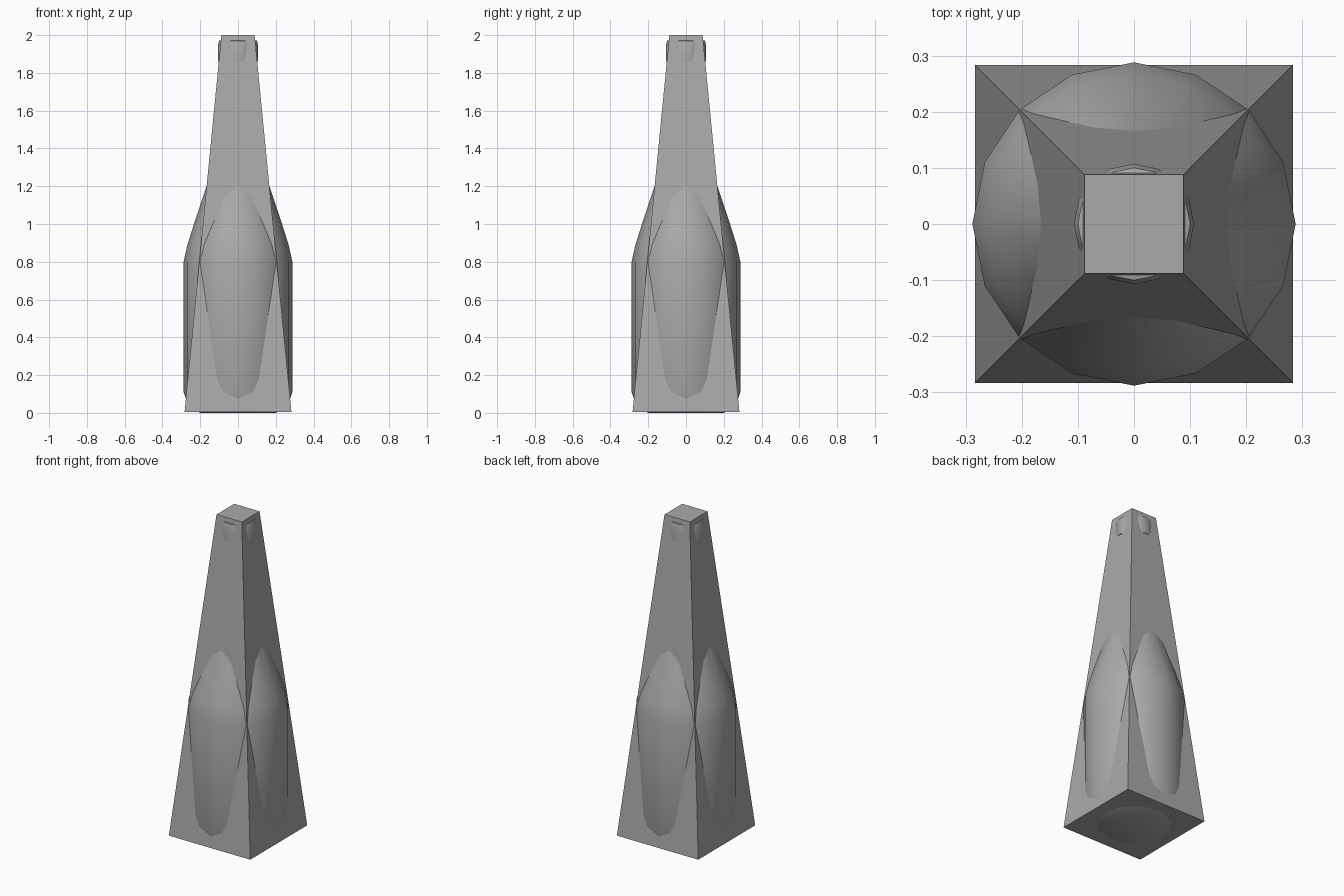
import bpy, bmesh
from math import pi, sin, cos, radians

default = bpy.data.objects.get("Cube")
if default:
    bpy.data.objects.remove(default, do_unlink=True)

# Single plain grey for every part
grey = bpy.data.materials.new("plain_grey")
grey.use_nodes = True
tone = (0.4, 0.4, 0.4, 1)
grey.diffuse_color = tone
grey.node_tree.nodes["Principled BSDF"].inputs["Base Color"].default_value = tone


def ring(bm, radius, z, sides, offset=0.0):
    return [bm.verts.new((radius * cos(2 * pi * i / sides + offset),
                          radius * sin(2 * pi * i / sides + offset), z))
            for i in range(sides)]


def lathe(name, profile, sides, offset=0.0):
    """Closed solid made by joining rings of (radius, height)."""
    bm = bmesh.new()
    rings = [ring(bm, r, z, sides, offset) for r, z in profile]
    for low, high in zip(rings, rings[1:]):
        for i in range(sides):
            j = (i + 1) % sides
            bm.faces.new((low[i], low[j], high[j], high[i]))
    bm.faces.new(rings[0][::-1])
    bm.faces.new(rings[-1])
    bmesh.ops.recalc_face_normals(bm, faces=bm.faces)
    mesh = bpy.data.meshes.new(name)
    bm.to_mesh(mesh)
    bm.free()
    mesh.materials.append(grey)
    obj = bpy.data.objects.new(name, mesh)
    bpy.context.collection.objects.link(obj)
    return obj


# Tapered square casing with flat sides
root2 = 2 ** 0.5
lathe("tapered_casing", [(0.283 * root2, 0.004), (0.088 * root2, 2.0)], 4, pi / 4)

# Round bottle body, shoulder, neck and lip
bottle = lathe("bottle", [
    (0.2, 0), (0.262, 0.03), (0.288, 0.11), (0.288, 0.8), (0.268, 0.89),
    (0.238, 0.985), (0.155, 1.235), (0.1, 1.4), (0.085, 1.86),
    (0.107, 1.86), (0.107, 1.945), (0.1, 1.97), (0.08, 1.975)], 16)

bpy.ops.object.select_all(action='DESELECT')
bottle.select_set(True)
bpy.context.view_layer.objects.active = bottle
bpy.ops.object.shade_smooth_by_angle(angle=radians(35))
